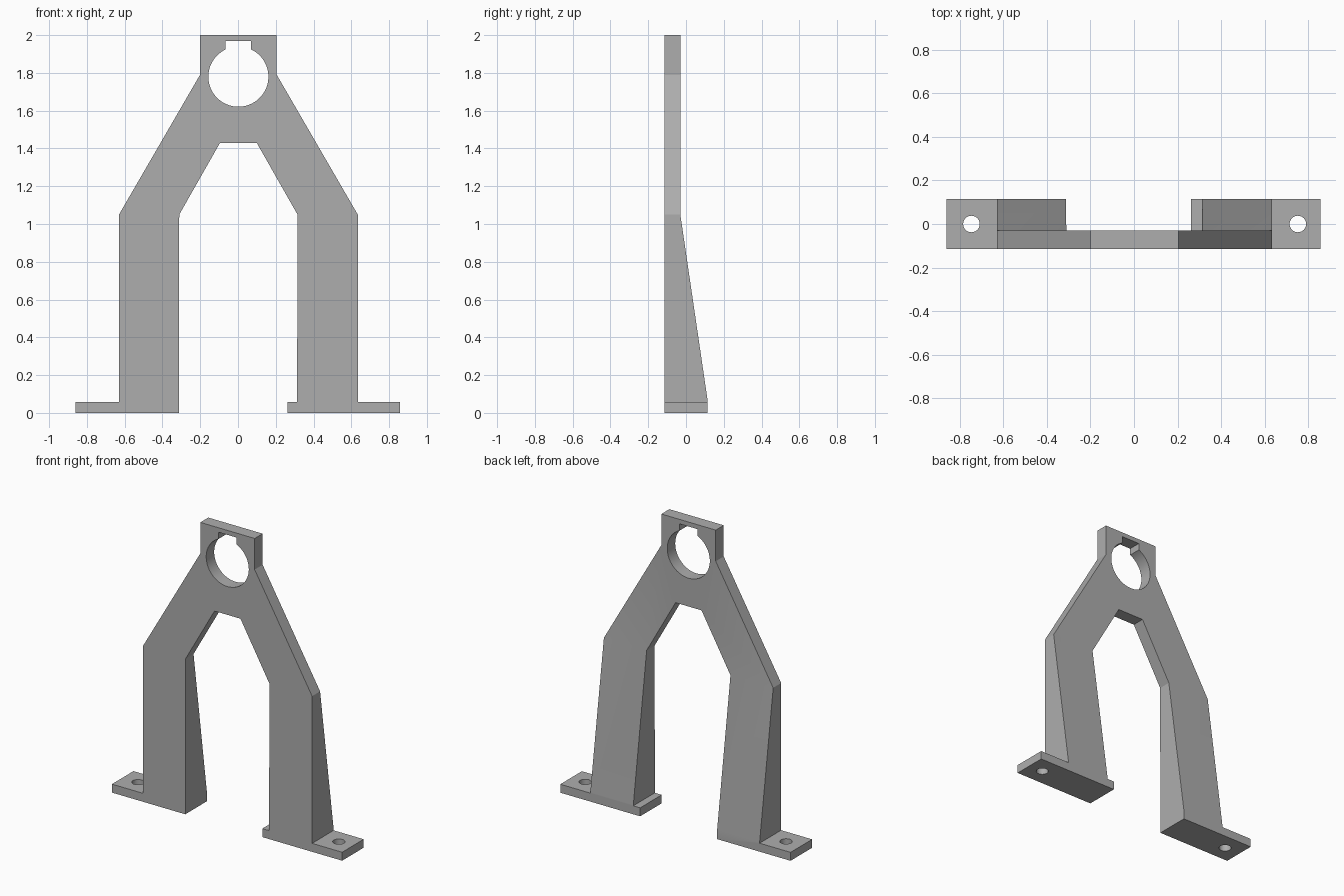
import bpy
import bmesh
from math import cos, sin, pi, asin
from mathutils import Vector

if "Cube" in bpy.data.objects:
    bpy.data.objects.remove(bpy.data.objects["Cube"])

FRONT, BACK = -0.115, 0.115
SHIFT = 0.002  # frame sits slightly off the centre of the feet

grey = bpy.data.materials.new("plain grey")
grey.use_nodes = True
colour = (0.42, 0.42, 0.42, 1)
grey.diffuse_color = colour
grey.node_tree.nodes["Principled BSDF"].inputs["Base Color"].default_value = colour


def prism(name, points, sweep):
    """Extrude a closed outline of 3D points along a vector."""
    bm = bmesh.new()
    face = bm.faces.new([bm.verts.new(p) for p in points])
    new = bmesh.ops.extrude_face_region(bm, geom=[face])["geom"]
    verts = [g for g in new if isinstance(g, bmesh.types.BMVert)]
    bmesh.ops.translate(bm, verts=verts, vec=Vector(sweep))
    bmesh.ops.recalc_face_normals(bm, faces=bm.faces)
    mesh = bpy.data.meshes.new(name)
    bm.to_mesh(mesh)
    bm.free()
    mesh.materials.append(grey)
    obj = bpy.data.objects.new(name, mesh)
    bpy.context.collection.objects.link(obj)
    return obj


def cut(target, cutter):
    """Subtract the cutter, then discard it."""
    cutter.hide_render = True
    mod = target.modifiers.new("cut", "BOOLEAN")
    mod.operation, mod.solver, mod.object = "DIFFERENCE", "EXACT", cutter
    bpy.context.view_layer.objects.active = target
    bpy.ops.object.modifier_apply(modifier=mod.name)
    bpy.data.objects.remove(cutter)


# Arched frame with its feet: half outline, top to inner arch
foot_top, knee = 0.057, 1.05
outer = [(0.203, 2), (0.203, 1.79), (0.632, knee), (0.632, foot_top)]
inner = [(0.313, knee), (0.097, 1.43)]
right_foot = [(0.858, foot_top), (0.858, 0), (0.262, 0),
              (0.262, foot_top), (0.313, foot_top)]
left_foot = [(-0.313, 0), (-0.861, 0), (-0.861, foot_top)]


def moved(points, side=1):
    return [(side * x + SHIFT, z) for x, z in points]


outline = (moved(outer) + right_foot + moved(inner)
           + moved(inner[::-1], -1) + left_foot + moved(outer[::-1], -1))
bracket = prism("bearing_bracket", [(x, FRONT, z) for x, z in outline],
                (0, BACK - FRONT, 0))

# Tapered back: thick at the feet, thin from the knee up
taper = [(0.13, -0.04), (-0.03, knee), (-0.03, 2.2), (0.4, 2.2), (0.4, -0.04)]
cut(bracket, prism("taper_cutter", [(-1, y, z) for y, z in taper], (2, 0, 0)))

# Round bearing hole with a square keyway on top
radius, centre, key = 0.159, 1.78, 0.067
start = pi / 2 + asin(key / radius)
sweep = 2 * pi - 2 * asin(key / radius)
steps = 64
hole = [(radius * cos(start + sweep * i / steps),
         centre + radius * sin(start + sweep * i / steps))
        for i in range(steps + 1)]
hole += [(key, 1.97), (-key, 1.97)]
cut(bracket, prism("keyhole_cutter",
                   [(x + SHIFT, -0.5, z) for x, z in hole], (0, 1, 0)))

# Bolt hole in each foot
for x in (-0.747, 0.753):
    ring = [(x + 0.038 * cos(i * pi / 16), 0.038 * sin(i * pi / 16), -0.1)
            for i in range(32)]
    cut(bracket, prism("bolt_cutter", ring, (0, 0, 0.3)))

# Smooth bores, crisp edges elsewhere
bpy.ops.object.select_all(action="DESELECT")
bracket.select_set(True)
bpy.context.view_layer.objects.active = bracket
bpy.ops.object.shade_smooth_by_angle(angle=pi / 36 * 4)
